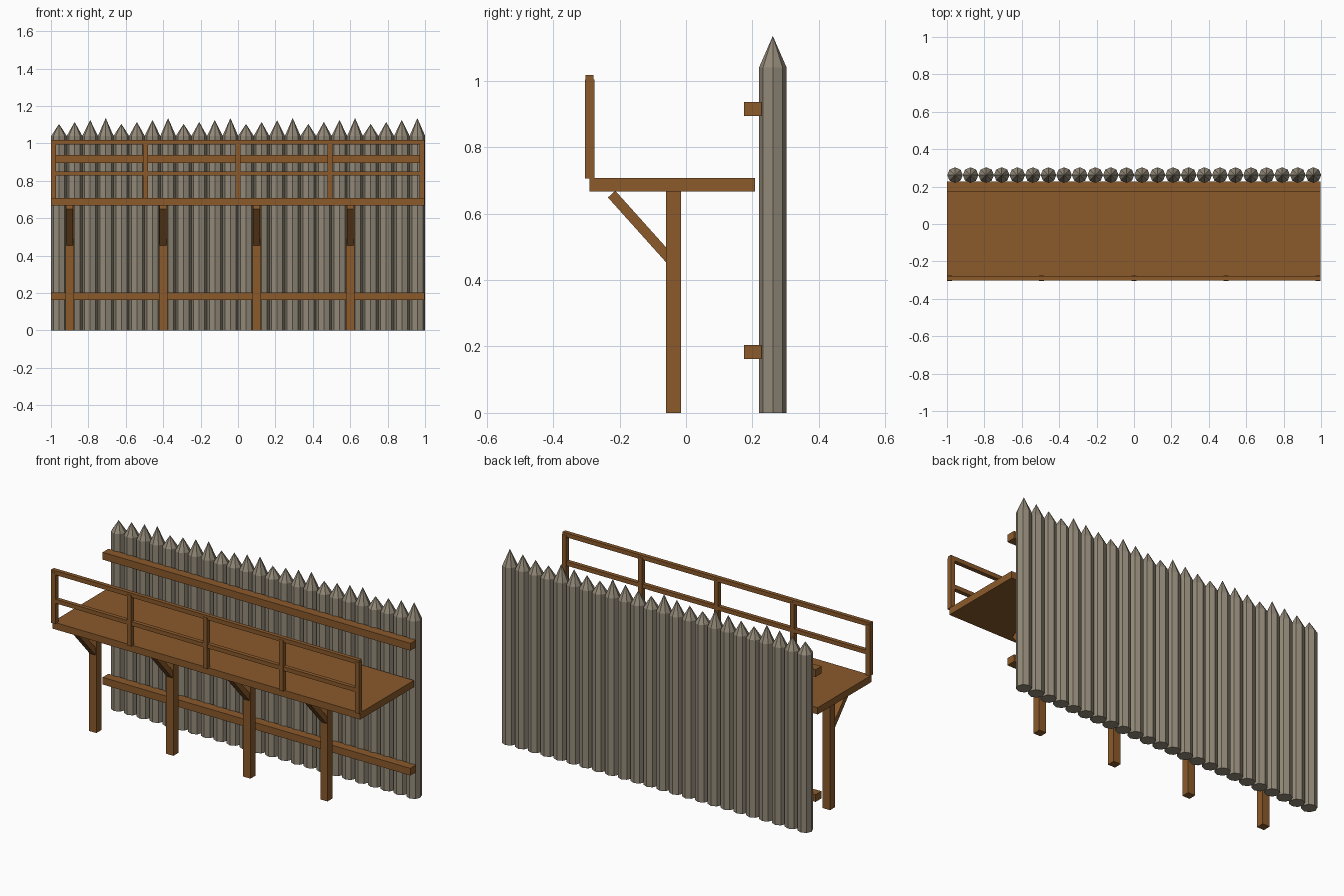
import bpy, bmesh, math
from mathutils import Matrix, Vector

if "Cube" in bpy.data.objects:
    bpy.data.objects.remove(bpy.data.objects["Cube"])


def material(name, rgb):
    m = bpy.data.materials.new(name)
    m.diffuse_color = (*rgb, 1.0)
    m.use_nodes = True
    m.node_tree.nodes["Principled BSDF"].inputs["Base Color"].default_value = m.diffuse_color
    return m


BROWN = material("brown timber", (0.258, 0.102, 0.024))
GREY = material("weathered grey wood", (0.29, 0.25, 0.188))


def finish(bm, name, mat):
    bmesh.ops.recalc_face_normals(bm, faces=bm.faces)
    mesh = bpy.data.meshes.new(name)
    bm.to_mesh(mesh)
    bm.free()
    mesh.materials.append(mat)
    ob = bpy.data.objects.new(name, mesh)
    bpy.context.collection.objects.link(ob)
    return ob


def box(name, x, y, z, mat=BROWN):
    """Box from (min, max) pairs on each axis."""
    bm = bmesh.new()
    size = [b - a for a, b in (x, y, z)]
    mid = [(a + b) / 2 for a, b in (x, y, z)]
    bmesh.ops.create_cube(bm, size=1, matrix=Matrix.Translation(mid) @ Matrix.Diagonal((*size, 1)))
    return finish(bm, name, mat)


def beam(name, start, end, width, thick):
    """Square-cut beam running between two points in the YZ plane."""
    a, b = Vector(start), Vector(end)
    d = b - a
    bm = bmesh.new()
    turn = Matrix.Rotation(math.atan2(d.z, d.y), 4, 'X')
    bmesh.ops.create_cube(bm, size=1, matrix=Matrix.Translation((a + b) / 2) @ turn
                          @ Matrix.Diagonal((width, d.length, thick, 1)))
    return finish(bm, name, BROWN)


def stake(name, x, y, r, shoulder, tip):
    """Eight-sided log with a sharpened point."""
    bm = bmesh.new()
    ring = [(r * math.cos(i * math.pi / 4), r * math.sin(i * math.pi / 4)) for i in range(8)]
    low = [bm.verts.new((x + u, y + v, 0)) for u, v in ring]
    top = [bm.verts.new((x + u, y + v, shoulder)) for u, v in ring]
    apex = bm.verts.new((x, y, tip))
    bm.faces.new(low[::-1])
    for i in range(8):
        j = (i + 1) % 8
        bm.faces.new((low[i], low[j], top[j], top[i]))
        bm.faces.new((top[i], top[j], apex))
    return finish(bm, name, GREY)


# Palisade wall: tips rise in a repeating pattern of four
for i in range(24):
    stake(f"wall_stake_{i + 1}", -0.957 + i * 0.0833, 0.2615, 0.0417, 1.04, 1.104 + 0.0105 * (i % 4))

# Cross rails tying the stakes together
SPAN = (-1.0, 0.996)
box("lower_wall_rail", SPAN, (0.174, 0.228), (0.162, 0.204))
box("upper_wall_rail", SPAN, (0.174, 0.228), (0.894, 0.937))

# Walkway deck
box("walkway_deck", SPAN, (-0.29, 0.208), (0.667, 0.707))

# Support posts with diagonal braces
for i in range(4):
    x = -0.9 + i * 0.5
    box(f"support_post_{i + 1}", (x - 0.0235, x + 0.0235), (-0.061, -0.015), (0, 0.668))
    beam(f"brace_{i + 1}", (x, -0.224, 0.659), (x, -0.042, 0.456), 0.037, 0.03)

# Guard railing along the front edge
for i in range(5):
    x = -0.986 + i * 0.4925
    box(f"railing_post_{i + 1}", (x - 0.0135, x + 0.0135), (-0.304, -0.276), (0.706, 1.005))
box("railing_top", SPAN, (-0.302, -0.278), (0.993, 1.018))
box("railing_middle", (-0.995, 0.992), (-0.302, -0.278), (0.827, 0.851))
